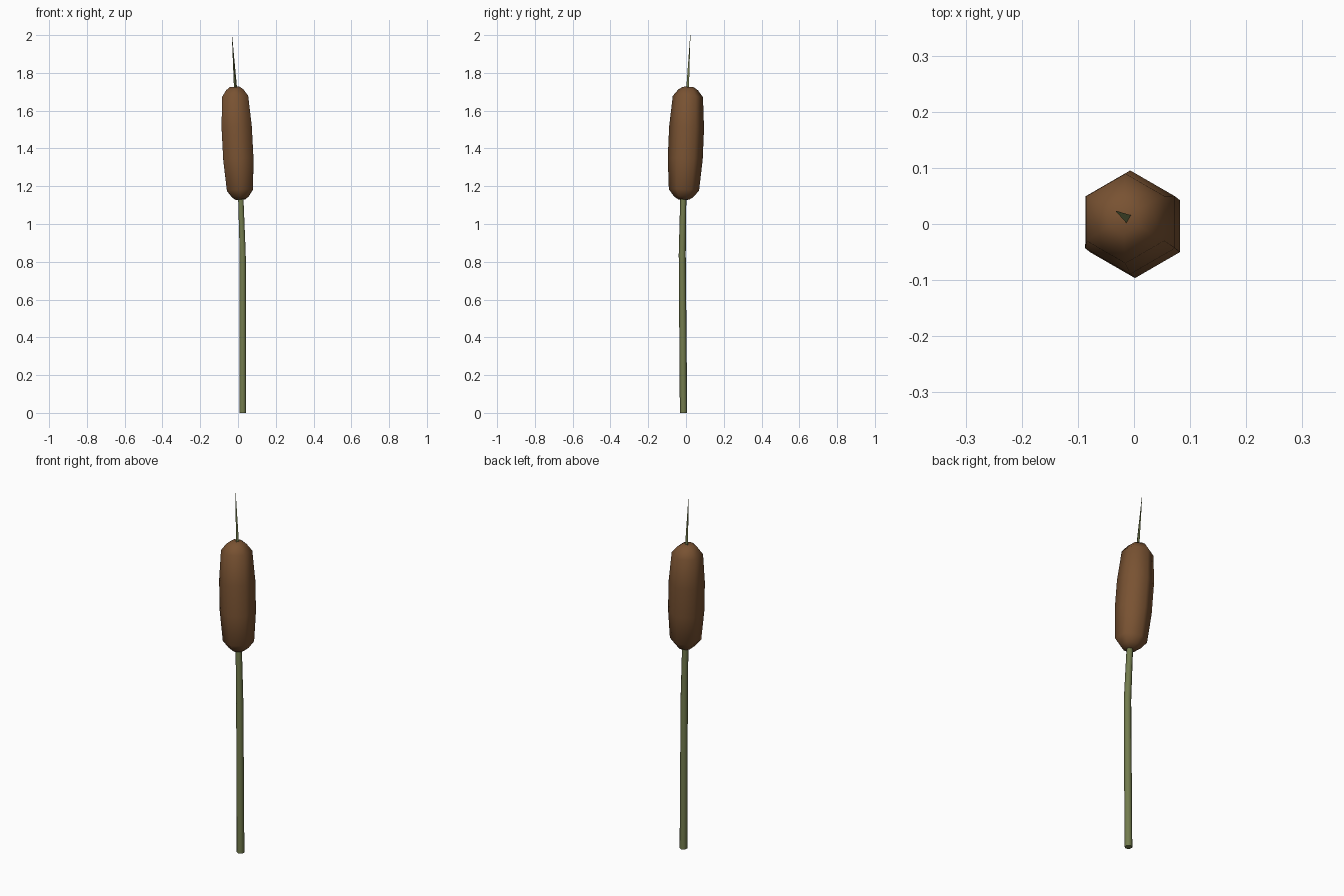
import bpy, bmesh, math
from mathutils import Vector

if "Cube" in bpy.data.objects:
    bpy.data.objects.remove(bpy.data.objects["Cube"])


def material(name, rgb):
    m = bpy.data.materials.new(name)
    m.diffuse_color = (*rgb, 1)
    m.use_nodes = True
    m.node_tree.nodes["Principled BSDF"].inputs["Base Color"].default_value = m.diffuse_color
    return m


green = material("reed green", (0.17, 0.20, 0.075))
brown = material("seed brown", (0.19, 0.085, 0.032))


def tube(name, rings, sides, mat, start=90, angle=60):
    """Loft rings of (x, y, z, radius), square to the path, with closed ends."""
    bm = bmesh.new()
    pts = [Vector(r[:3]) for r in rings]
    loops = []
    for i, (p, r) in enumerate(zip(pts, rings)):
        axis = (pts[min(i + 1, len(pts) - 1)] - pts[max(i - 1, 0)]).normalized()
        if p.z == 0:
            axis = Vector((0, 0, 1))
        turn = Vector((0, 0, 1)).rotation_difference(axis)
        loop = []
        for k in range(sides):
            a = math.radians(start + 360 * k / sides)
            loop.append(bm.verts.new(p + turn @ Vector((math.cos(a), math.sin(a), 0)) * r[3]))
        loops.append(loop)
    for a, b in zip(loops, loops[1:]):
        for k in range(sides):
            n = (k + 1) % sides
            bm.faces.new((a[k], a[n], b[n], b[k]))
    bm.faces.new(loops[0][::-1])
    bm.faces.new(loops[-1])
    me = bpy.data.meshes.new(name)
    bm.to_mesh(me)
    bm.free()
    me.materials.append(mat)
    ob = bpy.data.objects.new(name, me)
    bpy.context.collection.objects.link(ob)
    bpy.context.view_layer.objects.active = ob
    ob.select_set(True)
    bpy.ops.object.shade_smooth_by_angle(angle=math.radians(angle))
    ob.select_set(False)
    return ob


# Stem with a slight bend
tube("stem", [(0.025, -0.013, 0, 0.0195), (0.025, -0.02, 0.84, 0.0185),
              (0.014, -0.014, 1.16, 0.016)], 6, green, angle=65)

# Seed head: leaning six-sided spindle
bottom, top = Vector((0.013, -0.013, 1.13)), Vector((-0.018, 0.012, 1.725))
profile = [(0, 0.030), (0.025, 0.052), (0.085, 0.080), (0.36, 0.0925),
           (0.64, 0.0925), (0.915, 0.080), (0.975, 0.052), (1, 0.030)]
tube("seed_head", [(*bottom.lerp(top, t), r) for t, r in profile], 6, brown, angle=75)

# Thin spike on top
tube("spike", [(-0.012, 0.010, 1.70, 0.010), (-0.032, 0.023, 2.0, 0.0008)], 3, green, start=150)
